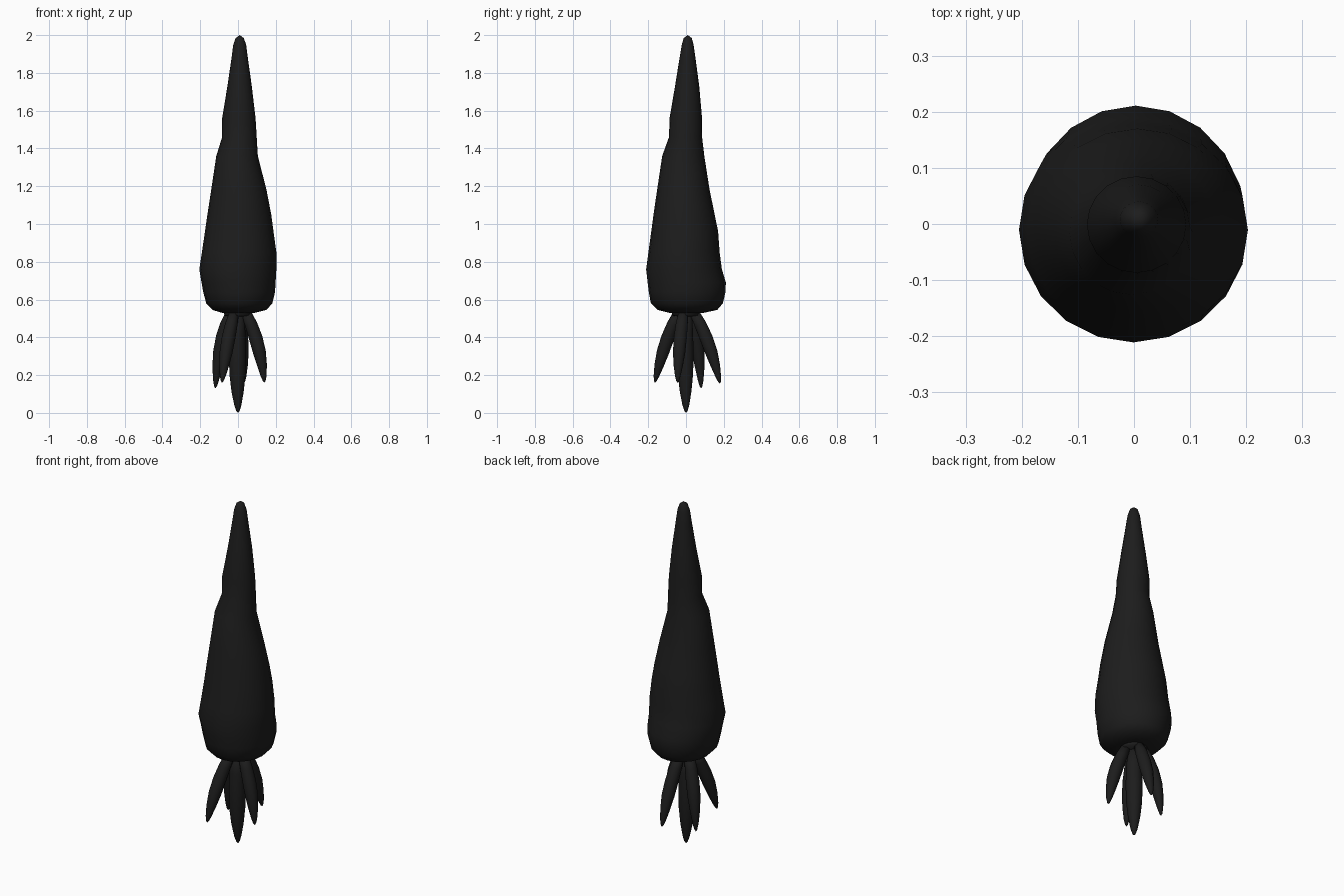
import bpy, bmesh, math
from mathutils import Vector

if "Cube" in bpy.data.objects:
    bpy.data.objects.remove(bpy.data.objects["Cube"])

mat = bpy.data.materials.new("black")
mat.diffuse_color = (0.012, 0.012, 0.012, 1)
mat.use_nodes = True
mat.node_tree.nodes["Principled BSDF"].inputs["Base Color"].default_value = mat.diffuse_color


def loft(name, rings, top=None, bottom=None):
    """Skin a list of rings, closing each end at a point."""
    bm = bmesh.new()
    loops = [[bm.verts.new(p) for p in r] for r in rings]
    n = len(loops[0])
    for a, b in zip(loops, loops[1:]):
        for i in range(n):
            j = (i + 1) % n
            bm.faces.new((a[i], a[j], b[j], b[i]))
    for loop, tip in ((loops[0], top), (loops[-1], bottom)):
        v = bm.verts.new(tip)
        for i in range(n):
            bm.faces.new((loop[i], loop[(i + 1) % n], v))
    bmesh.ops.recalc_face_normals(bm, faces=bm.faces[:])
    me = bpy.data.meshes.new(name)
    bm.to_mesh(me)
    bm.free()
    me.materials.append(mat)
    for p in me.polygons:
        p.use_smooth = True
    ob = bpy.data.objects.new(name, me)
    bpy.context.collection.objects.link(ob)
    return ob


# Carrot root: z, min x, max x, min y, max y
profile = [
    (1.985, -.012, .030, -.012, .030), (1.95, -.025, .043, -.022, .040),
    (1.88, -.034, .052, -.034, .050), (1.73, -.056, .073, -.058, .070),
    (1.56, -.084, .093, -.087, .085), (1.46, -.084, .099, -.090, .085),
    (1.36, -.115, .105, -.126, .097), (1.18, -.142, .151, -.153, .125),
    (1.05, -.162, .176, -.172, .152), (.96, -.175, .188, -.184, .170),
    (.85, -.191, .203, -.199, .178), (.76, -.205, .203, -.211, .190),
    (.69, -.193, .199, -.203, .211), (.64, -.184, .196, -.197, .209),
    (.58, -.168, .182, -.186, .195), (.545, -.135, .150, -.150, .165),
    (.53, -.085, .090, -.090, .095)]
N = 20
rings = []
for z, x0, x1, y0, y1 in profile:
    ring = []
    for i in range(N):
        a = 2 * math.pi * i / N
        ring.append(((x0 + x1) / 2 + (x1 - x0) / 2 * math.cos(a),
                     (y0 + y1) / 2 + (y1 - y0) / 2 * math.sin(a), z))
    rings.append(ring)
loft("carrot_root", rings, (.01, .01, 2.0), (0, 0, .528))

# Short crown where the leaves meet the root
crown = [[(r * math.cos(i * math.pi / 6), r * math.sin(i * math.pi / 6), z)
          for i in range(12)] for z, r in ((.54, .075), (.515, .072))]
loft("crown", crown, (0, 0, .54), (0, 0, .505))


def leaf(name, start, mid, tip, radius):
    """Tapered stalk along a curved path."""
    p0, p1, p2 = Vector(start), Vector(mid), Vector(tip)
    ctrl = p1 * 2 - (p0 + p2) / 2
    rings = []
    for t, s in ((.02, .75), (.2, .92), (.4, 1), (.6, .95), (.78, .72), (.92, .42), (.98, .2)):
        c = p0 * (1 - t) ** 2 + ctrl * 2 * t * (1 - t) + p2 * t * t
        d = ((ctrl - p0) * (1 - t) + (p2 - ctrl) * t).normalized()
        u = d.cross(Vector((0, 1, 0))).normalized()
        v = d.cross(u)
        rings.append([c + (u * math.cos(k * math.pi / 5) + v * math.sin(k * math.pi / 5)) * radius * s
                      for k in range(10)])
    loft(name, rings, p0, p2)


# Central leaf and the four splayed around it
leaf("leaf_centre", (0, 0, .53), (-.003, -.003, .26), (0, 0, 0), .045)
splayed = [(-.12, .08, .13), (.14, -.045, .16), (.03, .18, .155), (-.085, -.165, .16)]
for k, tip in enumerate(splayed):
    d = Vector((tip[0], tip[1], 0)).normalized()
    reach = math.hypot(tip[0], tip[1])
    leaf("leaf_%d" % (k + 1), d * .045 + Vector((0, 0, .53)),
         d * (.055 + reach * .37) + Vector((0, 0, .36)), tip, .036)
